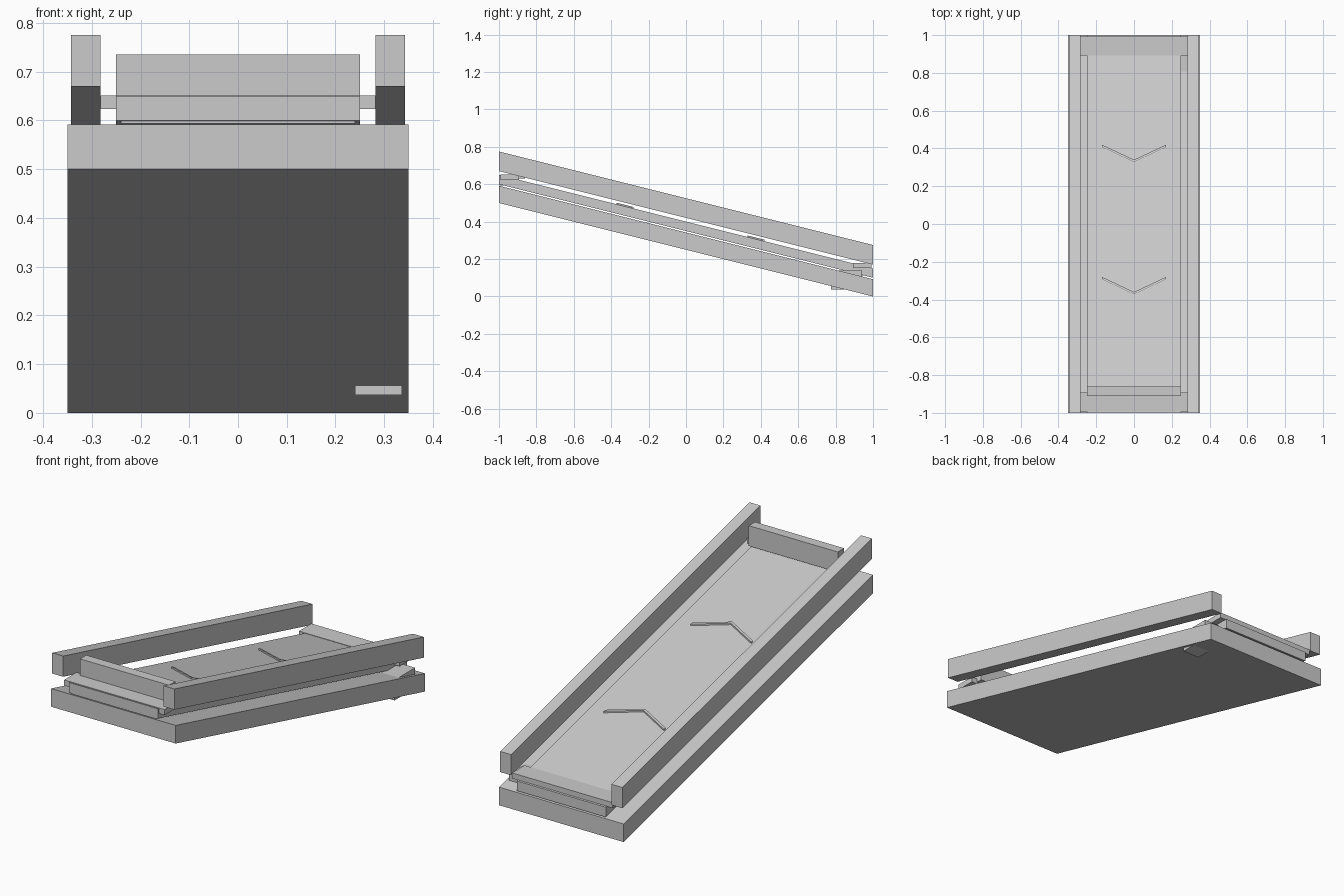
import bpy, bmesh

if "Cube" in bpy.data.objects:
    bpy.data.objects.remove(bpy.data.objects["Cube"])

SLOPE = -0.25


def prism(name, outline, z0, z1, sloped=False):
    """Extrude an xy outline (counter-clockwise) vertically, optionally sheared along the incline."""
    bm = bmesh.new()
    def lift(y):
        return SLOPE * y if sloped else 0.0
    low = [bm.verts.new((x, y, z0 + lift(y))) for x, y in outline]
    top = [bm.verts.new((x, y, z1 + lift(y))) for x, y in outline]
    n = len(outline)
    bm.faces.new(low[::-1])
    bm.faces.new(top)
    for i in range(n):
        j = (i + 1) % n
        bm.faces.new((low[i], low[j], top[j], top[i]))
    bmesh.ops.recalc_face_normals(bm, faces=bm.faces)
    me = bpy.data.meshes.new(name)
    bm.to_mesh(me)
    bm.free()
    ob = bpy.data.objects.new(name, me)
    bpy.context.collection.objects.link(ob)
    return ob


def box(name, x, y, z, sloped=False):
    outline = [(x[0], y[0]), (x[1], y[0]), (x[1], y[1]), (x[0], y[1])]
    return prism(name, outline, z[0], z[1], sloped)


# Inclined base and belt (z values are heights at y = 0)
box("base", (-0.35, 0.35), (-1, 1), (0.25, 0.342), True)
box("belt", (-0.25, 0.25), (-1, 1), (0.35, 0.40), True)

# Side rails
for side, x in (("left", (-0.343, -0.282)), ("right", (0.282, 0.343))):
    box(side + "_rail", x, (-1, 1), (0.42, 0.525), True)

# Level end plates and the end blocks under the belt
box("upper_end_plate", (-0.282, 0.282), (-0.992, -0.892), (0.623, 0.651))
box("lower_end_plate", (-0.282, 0.282), (0.892, 0.992), (0.151, 0.179))
box("upper_end_block", (-0.24, 0.24), (-0.997, -0.94), (0.594, 0.635))
box("lower_end_block", (-0.24, 0.24), (0.94, 0.997), (0.112, 0.15))

# Stop wall at the high end
box("end_wall", (-0.25, 0.25), (-0.91, -0.86), (0.632, 0.735))

# Control box passing through the base at the low end
box("control_box", (0.24, 0.336), (0.775, 0.94), (0.037, 0.14))

# Raised direction chevrons on the belt
for i, y in enumerate((-0.372, 0.328)):
    w = 0.012
    outline = [(0, y), (0.17, y + 0.08), (0.17, y + 0.08 + w),
               (0, y + w), (-0.17, y + 0.08 + w), (-0.17, y + 0.08)]
    prism("chevron_%d" % (i + 1), outline, 0.395, 0.408, True)
